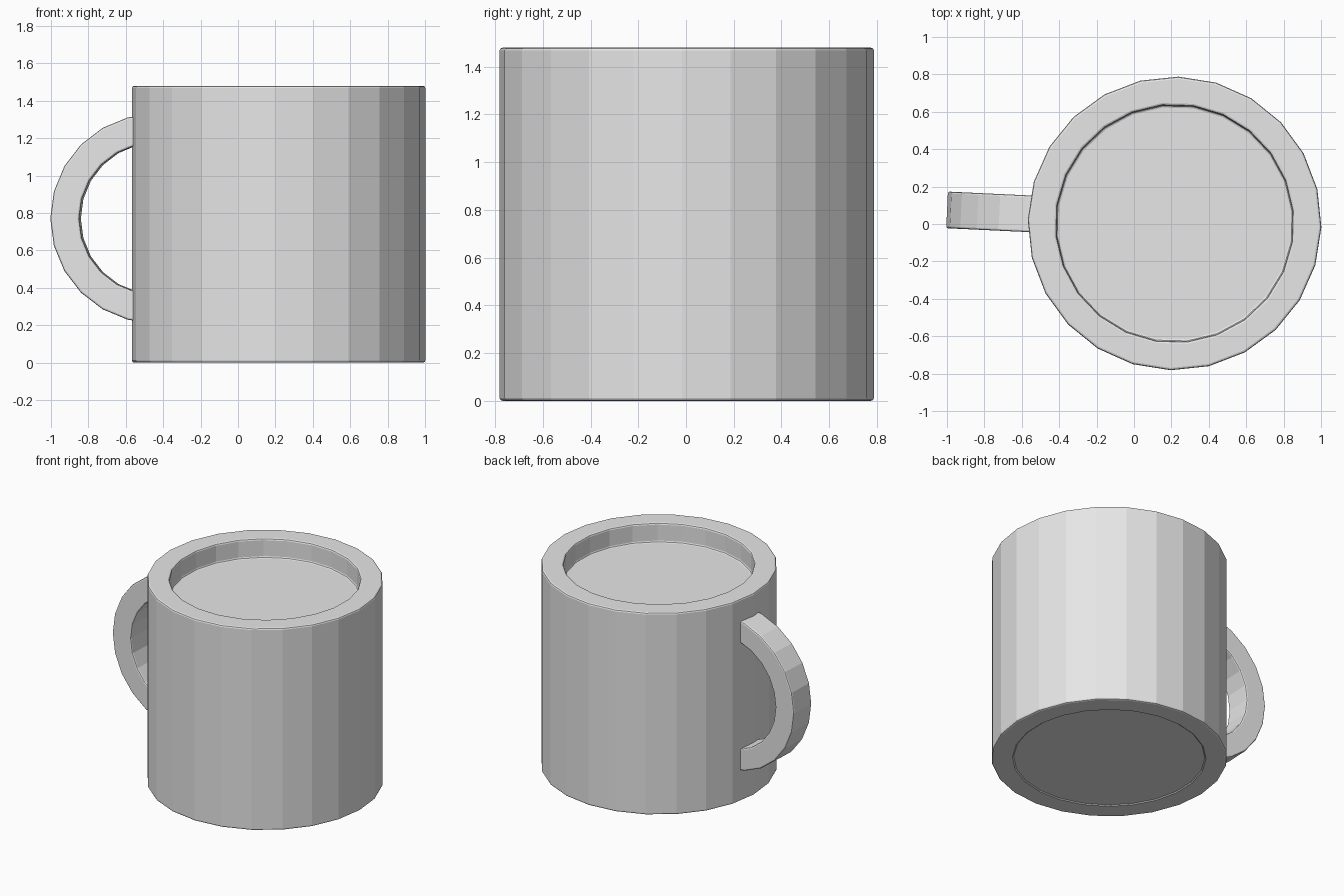
import bpy
import bmesh
from math import cos, sin, pi, radians
from mathutils import Matrix, Vector

cube = bpy.data.objects.get("Cube")
if cube:
    bpy.data.objects.remove(cube, do_unlink=True)

SIDES = 24
STEP = 2 * pi / SIDES
CENTRE = Vector((0.217, 0.003, 0))

grey = bpy.data.materials.new("light grey")
grey.use_nodes = True
colour = (0.8, 0.8, 0.8, 1)
grey.diffuse_color = colour
grey.node_tree.nodes["Principled BSDF"].inputs["Base Color"].default_value = colour


def finish(bm, name, bevel):
    bmesh.ops.recalc_face_normals(bm, faces=bm.faces)
    mesh = bpy.data.meshes.new(name)
    bm.to_mesh(mesh)
    bm.free()
    mesh.materials.append(grey)
    obj = bpy.data.objects.new(name, mesh)
    bpy.context.collection.objects.link(obj)
    # Slightly softened rims, leaving the flat facets alone
    mod = obj.modifiers.new("soft_edges", 'BEVEL')
    mod.width = bevel
    mod.segments = 2
    mod.limit_method = 'ANGLE'
    mod.angle_limit = radians(40)
    return obj


# Mug body: outer wall, rim, sunken top and shallow foot recess
body = bmesh.new()
OUTER, INNER = 0.785, 0.635
TURN_OUT, TURN_IN = radians(-1.5), radians(-1.5) + STEP / 2
profile = [(INNER, 0.006, TURN_IN), (INNER + 0.008, 0.0, TURN_IN),
           (OUTER, 0.0, TURN_OUT), (OUTER, 1.48, TURN_OUT),
           (INNER, 1.48, TURN_IN), (INNER, 1.34, TURN_IN)]
rings = []
for radius, z, turn in profile:
    rings.append([body.verts.new(CENTRE + Vector((radius * cos(turn + i * STEP),
                                                  radius * sin(turn + i * STEP), z)))
                  for i in range(SIDES)])
for low, high in zip(rings, rings[1:]):
    # Offset rings are joined by triangles, aligned rings by quads
    staggered = profile[rings.index(low)][2] != profile[rings.index(high)][2]
    for i in range(SIDES):
        j = (i + 1) % SIDES
        if not staggered:
            body.faces.new((low[i], low[j], high[j], high[i]))
        elif profile[rings.index(low)][2] == TURN_OUT:
            body.faces.new((low[i], low[j], high[i]))
            body.faces.new((low[j], high[j], high[i]))
        else:
            body.faces.new((low[i], high[j], high[i]))
            body.faces.new((low[i], low[j], high[j]))
body.faces.new(rings[0])
body.faces.new(rings[-1])
finish(body, "mug_body", 0.012)

# Handle: half ring of rectangular section, its ends buried in the wall
handle = bmesh.new()
HALF_WIDTH = 0.098
sections = []
for i in range(SIDES // 2 + 1):
    angle = pi / 2 + i * STEP
    sections.append([handle.verts.new((r * cos(angle), y, r * sin(angle)))
                     for r, y in ((0.56, -HALF_WIDTH), (0.56, HALF_WIDTH),
                                  (0.405, HALF_WIDTH), (0.405, -HALF_WIDTH))])
for a, b in zip(sections, sections[1:]):
    for k in range(4):
        n = (k + 1) % 4
        handle.faces.new((a[k], a[n], b[n], b[k]))
handle.faces.new(sections[0])
handle.faces.new(sections[-1])
place = Matrix.Translation((-0.44, 0.049, 0.77)) @ Matrix.Rotation(radians(-2.7), 4, 'Z')
bmesh.ops.transform(handle, matrix=place, verts=handle.verts)
finish(handle, "handle", 0.01)
